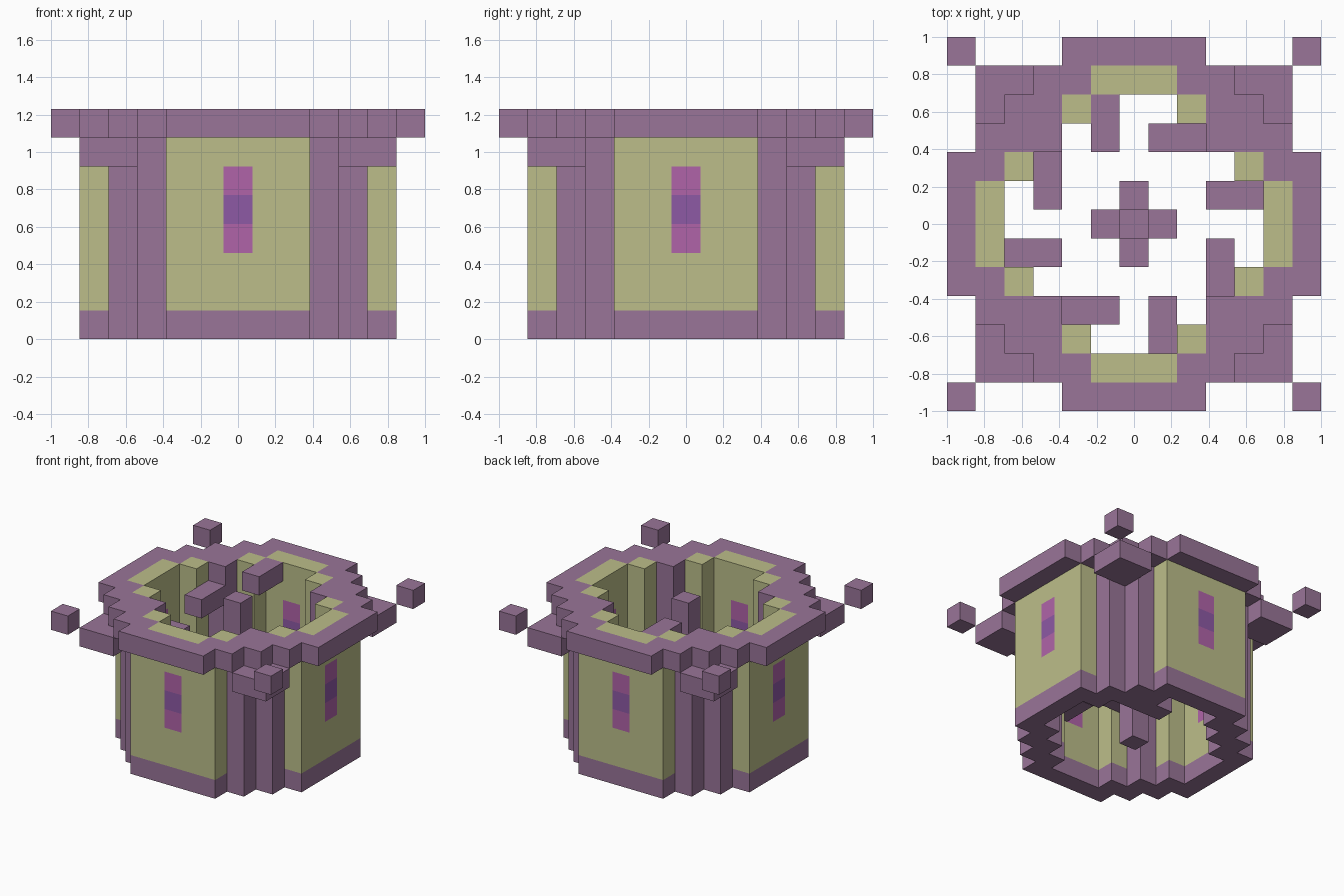
import bpy
import bmesh
from mathutils import Vector

cube = bpy.data.objects.get("Cube")
if cube:
    bpy.data.objects.remove(cube, do_unlink=True)

U = 2 / 13  # edge length of one block


def material(name, rgb):
    m = bpy.data.materials.new(name)
    m.use_nodes = True
    m.diffuse_color = (*rgb, 1)
    m.node_tree.nodes["Principled BSDF"].inputs["Base Color"].default_value = (*rgb, 1)
    return m


purple = material("dusty_purple", (0.32, 0.178, 0.314))
green = material("pale_olive", (0.503, 0.515, 0.254))
magenta = material("magenta", (0.434, 0.127, 0.397))
violet = material("violet", (0.27, 0.10, 0.376))

blocks = {}  # block position -> (part name, material)


def turn(x, y, times):
    for _ in range(times):
        x, y = -y, x
    return x, y


def fill(part, mat, xs, ys, zs, turns=range(4), drop=0):
    """Fill a box of blocks, repeated by quarter turns, each one `drop` lower."""
    for t in turns:
        for x in range(xs[0], xs[1] + 1):
            for y in range(ys[0], ys[1] + 1):
                for z in range(zs[0], zs[1] + 1):
                    blocks[(*turn(x, y, t), z - drop * t)] = (part, mat)


# Four outer walls with windows
fill("wall", green, (-2, 2), (-5, -5), (1, 6))
fill("window", magenta, (0, 0), (-5, -5), (3, 5))
fill("window", violet, (0, 0), (-5, -5), (4, 4))

# Stepped corner columns and inner piers
for x, y in ((3, -4), (4, -3), (3, -3)):
    fill("corner_column", purple, (x, x), (y, y), (0, 6))
for x, y in ((2, -4), (4, -2)):
    fill("inner_pier", green, (x, x), (y, y), (1, 7))
    fill("foundation", purple, (x, x), (y, y), (0, 0))
fill("foundation", purple, (-2, 2), (-5, -5), (0, 0))

# Overhanging rim, with the wall tops showing inside it
fill("rim", purple, (-2, 2), (-6, -6), (7, 7))
for x, y in ((2, -5), (3, -5), (3, -4), (3, -3), (4, -4), (4, -3), (5, -3), (5, -2)):
    fill("rim", purple, (x, x), (y, y), (7, 7))
fill("wall_top", green, (-1, 1), (-5, -5), (7, 7))

# Corner brackets under the rim and the outermost corner blocks
fill("corner_bracket", purple, (4, 5), (-5, -4), (6, 6))
fill("corner_block", purple, (6, 6), (-6, -6), (7, 7))

# Central post with four arms
fill("central_post", purple, (0, 0), (0, 0), (0, 7), turns=[0])
fill("post_arm", purple, (1, 1), (0, 0), (4, 4))

# Spiral stair: eight steps, one block of height apart
fill("stair_step", purple, (-1, -1), (3, 4), (7, 7), drop=2)
fill("stair_step", purple, (-3, -3), (1, 2), (6, 6), drop=2)


def build(part):
    """Mesh the exposed faces of one part and merge the flat areas."""
    mesh = bpy.data.meshes.new(part)
    bm = bmesh.new()
    mats = []
    for cell, (name, mat) in blocks.items():
        if name != part:
            continue
        if mat not in mats:
            mats.append(mat)
        centre = Vector((cell[0], cell[1], cell[2] + 0.5))
        for axis in range(3):
            for sign in (-1, 1):
                near = list(cell)
                near[axis] += sign
                if tuple(near) in blocks:
                    continue
                n, a, b = Vector(), Vector(), Vector()
                n[axis] = sign * 0.5
                a[(axis + 1) % 3] = 0.5
                b[(axis + 2) % 3] = 0.5 * sign
                corners = (n - a - b, n + a - b, n + a + b, n - a + b)
                face = bm.faces.new([bm.verts.new((centre + c) * U) for c in corners])
                face.material_index = mats.index(mat)
    bmesh.ops.remove_doubles(bm, verts=bm.verts, dist=0.001)
    bmesh.ops.dissolve_limit(bm, angle_limit=0.01, verts=bm.verts,
                             edges=bm.edges, delimit={"MATERIAL"})
    bm.to_mesh(mesh)
    bm.free()
    for m in mats:
        mesh.materials.append(m)
    bpy.context.collection.objects.link(bpy.data.objects.new(part, mesh))


for part in sorted({name for name, _ in blocks.values()}):
    build(part)
